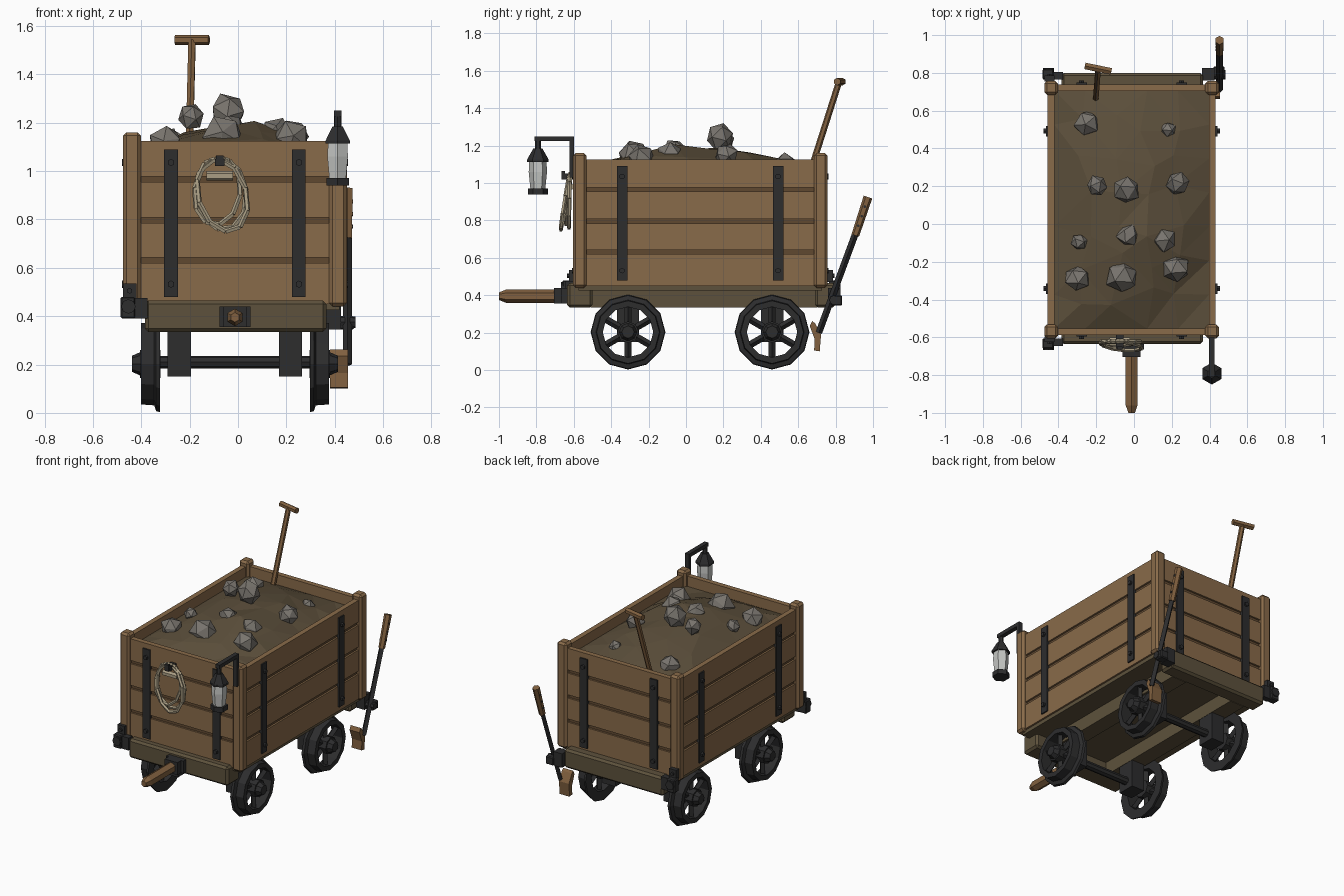
import bpy, bmesh, math, random
from mathutils import Vector, Matrix, Euler

random.seed(4)
if "Cube" in bpy.data.objects:
    bpy.data.objects.remove(bpy.data.objects["Cube"])


def material(name, r, g, b):
    m = bpy.data.materials.new(name)
    m.use_nodes = True
    m.diffuse_color = (r, g, b, 1)
    m.node_tree.nodes["Principled BSDF"].inputs["Base Color"].default_value = (r, g, b, 1)
    return m


PLANK = material("plank wood", .25, .145, .067)
GAP = material("shadowed wood", .115, .065, .03)
FRAME = material("frame wood", .11, .083, .045)
HANDLE = material("handle wood", .22, .118, .05)
METAL = material("dark iron", .026, .026, .027)
DIRT = material("dirt", .105, .077, .043)
STONE = material("grey stone", .19, .175, .155)
ROPE = material("rope", .40, .34, .23)
GLASS = material("lantern glass", .55, .56, .54)


def finish(name, bm, mat):
    bmesh.ops.recalc_face_normals(bm, faces=bm.faces)
    me = bpy.data.meshes.new(name)
    bm.to_mesh(me)
    bm.free()
    me.materials.append(mat)
    ob = bpy.data.objects.new(name, me)
    bpy.context.collection.objects.link(ob)
    return ob


def box(bm, x0, x1, y0, y1, z0, z1, bevel=0):
    size = Matrix.Diagonal((x1 - x0, y1 - y0, z1 - z0, 1))
    mid = Matrix.Translation(((x0 + x1) / 2, (y0 + y1) / 2, (z0 + z1) / 2))
    verts = bmesh.ops.create_cube(bm, size=1, matrix=mid @ size)["verts"]
    if bevel:
        edges = list({e for v in verts for e in v.link_edges})
        bmesh.ops.bevel(bm, geom=edges, offset=bevel, segments=1, affect='EDGES')


def bar(bm, a, b, r, sides=8, r2=None):
    a, b = Vector(a), Vector(b)
    d = b - a
    rot = d.to_track_quat('Z', 'Y').to_matrix().to_4x4()
    bmesh.ops.create_cone(bm, cap_ends=True, segments=sides, radius1=r,
                          radius2=r if r2 is None else r2, depth=d.length,
                          matrix=Matrix.Translation((a + b) / 2) @ rot)


# Body limits and shared middle
X0, X1, Y0, Y1 = -.475, .45, -.605, .757
CX = (X0 + X1) / 2
ROWS = [(.45, .62), (.642, .785), (.807, .955), (.977, 1.125)]

# Planked walls, with a darker backing showing in the gaps
planks, backing = bmesh.new(), bmesh.new()
for z0, z1 in ROWS:
    for x in (X0 + .018, X1 - .053):
        box(planks, x, x + .035, Y0 + .04, Y1 - .04, z0, z1)
    for y in (Y0 + .018, Y1 - .053):
        box(planks, X0 + .04, X1 - .04, y, y + .035, z0, z1)
for x in (X0 + .03, X1 - .048):
    box(backing, x, x + .018, Y0 + .05, Y1 - .05, .45, 1.11)
for y in (Y0 + .03, Y1 - .048):
    box(backing, X0 + .05, X1 - .05, y, y + .018, .45, 1.11)
finish("wall_planks", planks, PLANK)
finish("wall_backing", backing, GAP)

# Corner posts
bm = bmesh.new()
for x in (X0, X1 - .073):
    for y in (Y0, Y1 - .073):
        box(bm, x, x + .073, y, y + .073, .44, 1.16, .014)
finish("corner_posts", bm, PLANK)

# Floor and under-frame
bm = bmesh.new()
box(bm, X0 + .03, X1 - .03, Y0 + .03, Y1 - .03, .425, .455)
finish("floor", bm, FRAME)
bm = bmesh.new()
for y0, y1 in ((-.635, -.5), (.69, .80)):
    box(bm, -.385, .365, y0, y1, .335, .465, .014)
for s in (-1, 1):
    x = CX + s * .235
    box(bm, x - .055, x + .055, -.51, .70, .335, .435)
finish("under_frame", bm, FRAME)

# Iron straps with bolts on every wall
bm = bmesh.new()
for z0, z1 in ((.48, 1.09),):
    for y in (-.342, .492):
        for s, face in ((-1, X0 + .018), (1, X1 - .018)):
            xs = sorted((face - s * .01, face + s * .009))
            box(bm, *xs, y - .028, y + .028, z0, z1)
            for z in (z0 + .052, z1 - .055):
                bar(bm, (face, y, z), (face + s * .022, y, z), .015, 6)
    for x in (-.277, .252):
        for s, face in ((-1, Y0 + .018), (1, Y1 - .018)):
            ys = sorted((face - s * .01, face + s * .009))
            box(bm, x - .028, x + .028, *ys, z0, z1)
            for z in (z0 + .052, z1 - .055):
                bar(bm, (x, face, z), (x, face + s * .022, z), .015, 6)
finish("straps", bm, METAL)

# Corner latches
bm = bmesh.new()
for s, y in ((-1, -.605), (1, .765)):
    box(bm, -.485, -.425, *sorted((y, y + s * .055)), .39, .48, .006)
    box(bm, -.43, -.375, *sorted((y, y + s * .04)), .39, .475)
    box(bm, -.475, -.42, *sorted((y - s * .01, y + s * .02)), .47, .535)
    bar(bm, (-.453, y, .44), (-.453, y + s * .062, .44), .03, 8)
    bar(bm, (-.448, y, .505), (-.448, y + s * .03, .505), .012, 6)
finish("corner_latches", bm, METAL)

# Tow pole and its socket
bm = bmesh.new()
bar(bm, (CX, -.64, .395), (CX, -.96, .395), .036, 6)
bar(bm, (CX, -.96, .395), (CX, -1, .395), .036, 6, .02)
finish("tow_pole", bm, HANDLE)
bm = bmesh.new()
box(bm, CX - .065, CX + .065, -.665, -.625, .355, .44)
box(bm, CX - .048, CX + .048, -.705, -.66, .355, .44)
finish("tow_socket", bm, METAL)


# Flanged wheels: rim turned about the axle, spokes and hub
def wheel(name, x, s, y, z):
    bm = bmesh.new()
    profile = [(-.038, .2), (-.022, .196), (-.014, .172), (.04, .168), (.04, .135), (-.038, .135)]
    rings = []
    for i in range(12):
        a = i * math.tau / 12
        rings.append([bm.verts.new((x + s * u, y + r * math.sin(a), z + r * math.cos(a)))
                      for u, r in profile])
    for i in range(12):
        p, q = rings[i], rings[(i + 1) % 12]
        for j in range(len(profile)):
            k = (j + 1) % len(profile)
            bm.faces.new((p[j], p[k], q[k], q[j]))
    for i in range(6):
        a = i * math.tau / 6
        d = Vector((0, math.sin(a), math.cos(a)))
        c = Vector((x, y, z))
        bar(bm, c + d * .04, c + d * .145, .019, 4)
    bar(bm, (x - s * .04, y, z), (x + s * .045, y, z), .058, 8)
    bar(bm, (x + s * .04, y, z), (x + s * .078, y, z), .05, 8, .033)
    finish(name, bm, METAL)


for end, y in (("front", -.31), ("back", .46)):
    for side, s in (("left", 1), ("right", -1)):
        wheel(end + "_" + side + "_wheel", CX + s * .348, s, y, .203)
    bm = bmesh.new()
    bar(bm, (CX - .36, y, .21), (CX + .36, y, .21), .026, 8)
    for s in (-1, 1):
        x = CX + s * .23
        box(bm, x - .048, x + .048, y - .06, y + .06, .15, .345)
    finish(end + "_axle", bm, METAL)

# Brake lever, grip, pivot and block
bm = bmesh.new()
low, mid, top = Vector((.453, .71, .2)), Vector((.453, .905, .72)), Vector((.453, .973, .925))
bar(bm, low, mid.lerp(top, .3), .018, 4)
box(bm, .36, .425, .76, .825, .345, .44)
box(bm, .42, .48, .775, .835, .345, .40, .006)
bar(bm, (.40, .79, .375), (.485, .79, .375), .024, 8)
for t in (.25, .5, .75):
    p = mid.lerp(top, t)
    bar(bm, p - Vector((.022, 0, 0)), p + Vector((.022, 0, 0)), .008, 6)
finish("brake_lever", bm, METAL)
bm = bmesh.new()
bar(bm, mid, top, .021, 6, .024)
finish("brake_grip", bm, HANDLE)
bm = bmesh.new()
side = [(.662, .235), (.675, .262), (.69, .25), (.722, .19), (.715, .10), (.685, .105), (.688, .165)]
face = bm.faces.new([bm.verts.new((.38, y, z)) for y, z in side])
out = bmesh.ops.extrude_face_region(bm, geom=[face])["geom"]
bmesh.ops.translate(bm, vec=(.075, 0, 0), verts=[g for g in out if isinstance(g, bmesh.types.BMVert)])
finish("brake_block", bm, HANDLE)

# Lantern on its arm
LX, LY = .412, -.792
bm = bmesh.new()
box(bm, LX - .015, LX + .015, -.622, -.6, 1.03, 1.25)
box(bm, LX - .015, LX + .015, -.81, -.6, 1.225, 1.25)
bar(bm, (LX, LY, 1.18), (LX, LY, 1.235), .016, 6)
bar(bm, (LX, LY, 1.125), (LX, LY, 1.185), .058, 6, .024)
bar(bm, (LX, LY, 1.113), (LX, LY, 1.126), .058, 6)
bar(bm, (LX, LY, .94), (LX, LY, .972), .054, 6)
finish("lantern_iron", bm, METAL)
bm = bmesh.new()
bar(bm, (LX, LY, .97), (LX, LY, 1.06), .04, 6, .049)
bar(bm, (LX, LY, 1.06), (LX, LY, 1.115), .049, 6, .046)
finish("lantern_glass", bm, GLASS)

# Coiled rope on a hook
bm = bmesh.new()
for cx, cz, rx, rz, lean, turn in ((-.07, .905, .105, .15, .02, .12), (-.085, .915, .095, .14, .08, -.15),
                                   (-.065, .90, .10, .155, .16, .3)):
    pts = []
    for i in range(10):
        a = i * math.tau / 10
        u, w = rx * math.cos(a), rz * math.sin(a)
        pts.append(Vector((cx + u * math.cos(turn) - w * math.sin(turn),
                           -.62 - lean * (rz - w),
                           cz + u * math.sin(turn) + w * math.cos(turn))))
    for i in range(10):
        bar(bm, pts[i], pts[(i + 1) % 10], .011, 5)
bar(bm, (-.13, -.618, .98), (-.02, -.618, .98), .02, 6)
finish("rope_coil", bm, ROPE)
bm = bmesh.new()
box(bm, -.095, -.055, -.66, -.58, 1.02, 1.05)
box(bm, -.09, -.06, -.665, -.648, 1.02, 1.065)
finish("rope_hook", bm, METAL)

# Lumpy dirt load
bm = bmesh.new()
bmesh.ops.create_grid(bm, x_segments=5, y_segments=7, size=1)
for v in bm.verts:
    u, w = v.co.x, v.co.y
    inside = abs(u) < .99 and abs(w) < .99
    j = [random.uniform(-.1, .1) if inside else 0 for _ in range(2)]
    z = 1.055 + .145 * (1 - u * u) * (1 - w * w) + (random.uniform(-.018, .018) if inside else 0)
    v.co = (CX + .41 * (u + j[0]), .076 + .63 * (w + j[1]), z)
bmesh.ops.triangulate(bm, faces=bm.faces)
finish("dirt_load", bm, DIRT)

# Loose rocks: x, y, z, radius
ROCKS = [(-.25, .53, 1.09, .07), (.18, .5, 1.09, .047), (-.195, .2, 1.225, .06), (-.04, .18, 1.245, .08),
         (.23, .215, 1.15, .065), (-.29, -.095, 1.135, .045), (-.03, -.06, 1.175, .064),
         (.16, -.085, 1.15, .07), (-.3, -.29, 1.115, .072), (-.06, -.28, 1.145, .09), (.22, -.235, 1.13, .08)]
bm = bmesh.new()
for x, y, z, r in ROCKS:
    turn = Euler([random.uniform(0, 6) for _ in range(3)]).to_matrix().to_4x4()
    new = bmesh.ops.create_icosphere(bm, subdivisions=1, radius=r, matrix=turn)["verts"]
    for v in new:
        v.co = v.co * random.uniform(.88, 1.08) + Vector((x, y, z))
finish("rocks", bm, STONE)

# Shovel handle stuck in the load
bm = bmesh.new()
bar(bm, (-.203, .655, 1.03), (-.19, .818, 1.54), .017, 6)
bar(bm, (-.26, .837, 1.542), (-.12, .808, 1.542), .02, 6)
finish("shovel_handle", bm, HANDLE)
